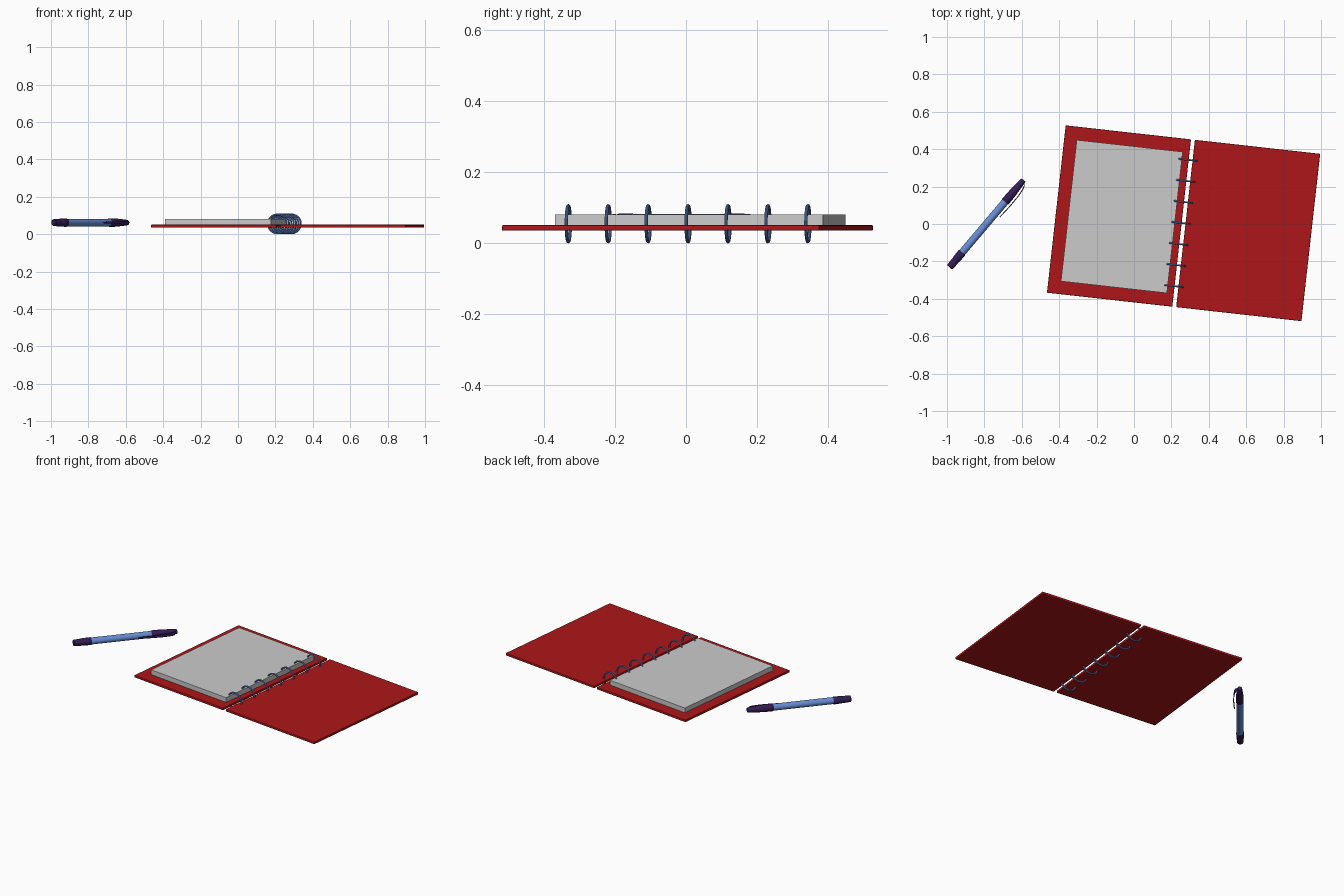
import bpy, bmesh
from math import radians, cos, sin, pi
from mathutils import Matrix, Vector

if "Cube" in bpy.data.objects:
    bpy.data.objects.remove(bpy.data.objects["Cube"])


def material(name, rgb):
    m = bpy.data.materials.new(name)
    m.diffuse_color = (*rgb, 1)
    m.use_nodes = True
    m.node_tree.nodes["Principled BSDF"].inputs["Base Color"].default_value = m.diffuse_color
    return m


RED = material("cover_red", (0.42, 0.008, 0.01))
BLUE = material("pen_blue", (0.14, 0.27, 0.66))
DARK = material("dark_violet", (0.035, 0.012, 0.09))

# Local frames: open notebook (spine along y) and pen (axis along x)
BOOK = Matrix.Translation((0.265, 0.004, 0)) @ Matrix.Rotation(radians(-6.38), 4, 'Z')
PEN = Matrix.Translation((-0.7875, 0.0025, 0.062)) @ Matrix.Rotation(radians(49.7), 4, 'Z')


def add_object(name, bm, frame, mat=None, smooth=False):
    bmesh.ops.recalc_face_normals(bm, faces=bm.faces)
    for f in bm.faces:
        f.smooth = smooth
    me = bpy.data.meshes.new(name)
    bm.to_mesh(me)
    bm.free()
    ob = bpy.data.objects.new(name, me)
    ob.matrix_world = frame
    bpy.context.collection.objects.link(ob)
    if mat:
        me.materials.append(mat)
    if smooth:
        bpy.ops.object.select_all(action='DESELECT')
        ob.select_set(True)
        bpy.context.view_layer.objects.active = ob
        bpy.ops.object.shade_smooth_by_angle(angle=radians(35))
    return ob


def slab(name, cx, cy, w, d, z0, z1, mat=None, bevel=0):
    bm = bmesh.new()
    bmesh.ops.create_cube(bm, size=1)
    for v in bm.verts:
        v.co = Vector((cx + v.co.x * w, cy + v.co.y * d, (z0 + z1) / 2 + v.co.z * (z1 - z0)))
    ob = add_object(name, bm, BOOK, mat)
    if bevel:
        b = ob.modifiers.new("soft_edges", 'BEVEL')
        b.width, b.segments = bevel, 2
    return ob


def lathe(name, profile, mat, n=32):
    # Closed solid of revolution about x from (x, radius) points
    bm = bmesh.new()
    rings = [[bm.verts.new((x, r * cos(2 * pi * i / n), r * sin(2 * pi * i / n)))
              for i in range(n)] for x, r in profile]
    for a, b in zip(rings, rings[1:]):
        for i in range(n):
            j = (i + 1) % n
            bm.faces.new((a[i], a[j], b[j], b[i]))
    bm.faces.new(rings[0])
    bm.faces.new(rings[-1])
    return add_object(name, bm, PEN, mat, True)


# Covers and paper block
slab("left_cover", -0.3475, 0, 0.674, 0.90, 0.036, 0.051, RED, 0.003)
slab("right_cover", 0.3475, 0, 0.674, 0.90, 0.036, 0.051, RED, 0.003)
slab("paper_block", -0.332, -0.001, 0.57, 0.76, 0.051, 0.081)


# Binder rings
def binder_ring(name, y, major=0.0505, minor=0.0048, n=40, k=10):
    bm = bmesh.new()
    loops = []
    for i in range(n):
        a = 2 * pi * i / n
        loops.append([])
        for j in range(k):
            b = 2 * pi * j / k
            r = major + minor * cos(b)
            loops[-1].append(bm.verts.new((-0.017 + r * cos(a), y + minor * sin(b), 0.0553 + r * sin(a))))
    for i in range(n):
        p, q = loops[i], loops[(i + 1) % n]
        for j in range(k):
            bm.faces.new((p[j], p[(j + 1) % k], q[(j + 1) % k], q[j]))
    add_object(name, bm, BOOK, BLUE, True)


for i in range(7):
    binder_ring(f"binder_ring_{i + 1}", (i - 3) * 0.1132)

# Pen barrel, grip and cap
lathe("pen_barrel", [(-0.21, 0.020), (0.16, 0.020)], BLUE)
lathe("pen_end", [(-0.307, 0.015), (-0.304, 0.0185), (-0.265, 0.0205), (-0.258, 0.019),
                  (-0.252, 0.0215), (-0.205, 0.0225), (-0.202, 0.021)], DARK)
lathe("pen_cap", [(0.152, 0.021), (0.155, 0.0225), (0.20, 0.0222), (0.25, 0.019),
                  (0.30, 0.0145), (0.305, 0.012)], DARK)

# Pocket clip: bowed tapered strip on the side of the cap
bm = bmesh.new()
path = [(0.295, -0.010, 0.009), (0.285, -0.022, 0.010), (0.265, -0.029, 0.010), (0.22, -0.034, 0.009),
        (0.16, -0.035, 0.007), (0.10, -0.0325, 0.005), (0.072, -0.031, 0.003)]
sections = [[bm.verts.new((x, y + dy, s * h)) for dy, s in
             ((0.0025, -1), (0.0025, 1), (-0.0025, 1), (-0.0025, -1))] for x, y, h in path]
for a, b in zip(sections, sections[1:]):
    for i in range(4):
        j = (i + 1) % 4
        bm.faces.new((a[i], a[j], b[j], b[i]))
bm.faces.new(sections[0])
bm.faces.new(sections[-1])
add_object("pen_clip", bm, PEN, DARK, True)
